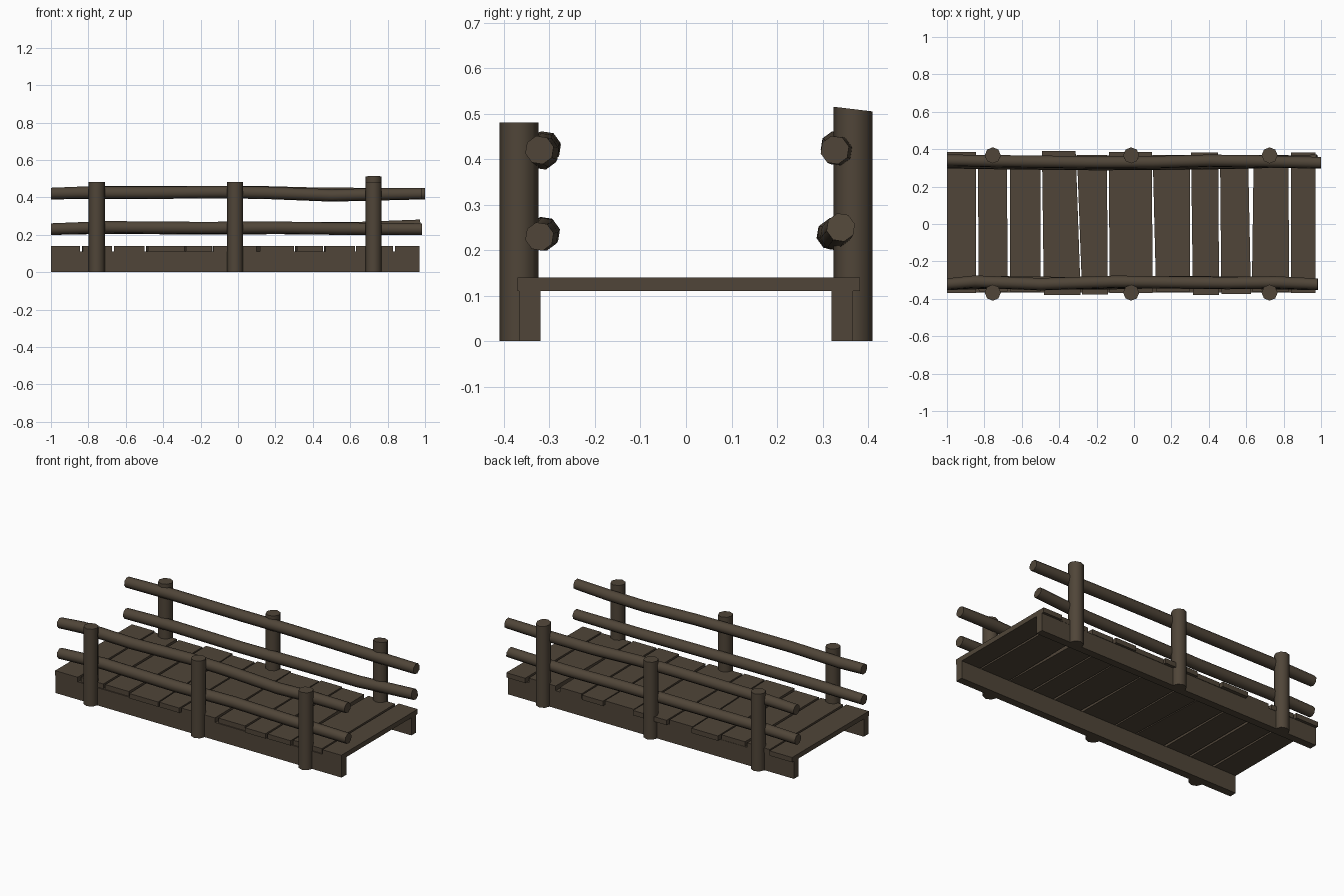
import bpy, bmesh, math
from mathutils import Vector

if "Cube" in bpy.data.objects:
    bpy.data.objects.remove(bpy.data.objects["Cube"])

wood = bpy.data.materials.new("dark_brown_wood")
wood.diffuse_color = (0.080, 0.060, 0.040, 1)
wood.use_nodes = True
wood.node_tree.nodes["Principled BSDF"].inputs["Base Color"].default_value = wood.diffuse_color


def finish(bm, name, smooth=False):
    bmesh.ops.recalc_face_normals(bm, faces=bm.faces)
    me = bpy.data.meshes.new(name)
    bm.to_mesh(me)
    bm.free()
    ob = bpy.data.objects.new(name, me)
    bpy.context.collection.objects.link(ob)
    me.materials.append(wood)
    if smooth:
        bpy.ops.object.select_all(action='DESELECT')
        ob.select_set(True)
        bpy.context.view_layer.objects.active = ob
        bpy.ops.object.shade_smooth_by_angle(angle=math.radians(50))
    return ob


def slab(name, outline, z0, z1):
    """Extrude a flat outline between two heights."""
    bm = bmesh.new()
    lo = [bm.verts.new((x, y, z0)) for x, y in outline]
    hi = [bm.verts.new((x, y, z1)) for x, y in outline]
    n = len(lo)
    bm.faces.new(lo)
    bm.faces.new(hi)
    for i in range(n):
        j = (i + 1) % n
        bm.faces.new((lo[i], lo[j], hi[j], hi[i]))
    finish(bm, name)


def tube(name, rings):
    """Skin a list of equal-length vertex rings and cap both ends."""
    bm = bmesh.new()
    vs = [[bm.verts.new(p) for p in r] for r in rings]
    n = len(vs[0])
    for a, b in zip(vs, vs[1:]):
        for i in range(n):
            j = (i + 1) % n
            bm.faces.new((a[i], a[j], b[j], b[i]))
    bm.faces.new(vs[0])
    bm.faces.new(vs[-1])
    finish(bm, name, True)


# deck planks: left/right x at the back edge, left/right x at the front edge, back y, front y
planks = [
    (-1.0, -.845, -1.0, -.845, .385, -.37),
    (-.835, -.68, -.83, -.675, .37, -.36),
    (-.662, -.50, -.662, -.50, .365, -.36),
    (-.492, -.312, -.482, -.285, .39, -.38),
    (-.305, -.145, -.277, -.14, .37, -.378),
    (-.135, .095, -.13, .10, .385, -.37),
    (.10, .30, .118, .30, .37, -.36),
    (.305, .45, .315, .455, .382, -.38),
    (.46, .61, .467, .625, .37, -.375),
    (.64, .825, .63, .83, .368, -.36),
    (.84, .97, .84, .97, .382, -.37),
]
for k, (a, b, c, d, yb, yf) in enumerate(planks):
    slab(f"plank_{k + 1}", [(c, yf), (d, yf), (b, yb), (a, yb)], 0.11, 0.14)

# side beams under the deck
for side, s in (("front", -1), ("back", 1)):
    slab(f"{side}_beam", [(-1, s * .32), (.97, s * .32), (.97, s * .367), (-1, s * .367)], 0, 0.11)

# eight-sided posts, the last back one taller with a slanted top
R = 0.043
for side, s in (("front", -1), ("back", 1)):
    for k, x in enumerate((-.755, -.015, .725)):
        tall = s > 0 and k == 2
        rings = [[], []]
        for i in range(8):
            a = i * math.pi / 4
            dx, dy = R * math.cos(a), R * math.sin(a)
            top = 0.51 - dy * 0.12 if tall else 0.481
            rings[0].append((x + dx, s * .367 + dy, 0))
            rings[1].append((x + dx, s * .367 + dy, top))
        tube(f"{side}_post_{k + 1}", rings)

# crooked rails: path of (x, y, z), with the slope of the right-hand end cut
rails = {
    "front_upper_rail": ([(-1, -.322, .420), (-.85, -.308, .424), (-.5, -.322, .424), (-.1, -.309, .428),
                          (.15, -.312, .424), (.5, -.316, .410), (.75, -.312, .416), (.98, -.322, .420)], 0),
    "front_lower_rail": ([(-1, -.322, .230), (-.7, -.312, .240), (-.2, -.318, .236), (.2, -.310, .238),
                          (.55, -.314, .232), (.985, -.322, .230)], 0),
    "back_upper_rail": ([(-1, .340, .420), (-.7, .335, .428), (-.2, .329, .428), (.1, .330, .428),
                         (.4, .338, .420), (.65, .335, .418), (1, .327, .420)], 0),
    "back_lower_rail": ([(-1, .328, .230), (-.7, .325, .238), (-.2, .320, .234), (.2, .322, .236),
                         (.6, .328, .234), (.978, .340, .250)], -.2),
}
for name, (path, cut) in rails.items():
    rings = []
    for k, (x, y, z) in enumerate(path):
        r = 0.032 if k in (0, len(path) - 1) else 0.034
        slope = cut if k == len(path) - 1 else 0
        ring = []
        for i in range(8):
            a = (i + .3) * math.pi / 4
            dz = r * math.sin(a)
            ring.append(Vector((x + slope * dz, y + r * math.cos(a), z + dz)))
        rings.append(ring)
    tube(name, rings)
